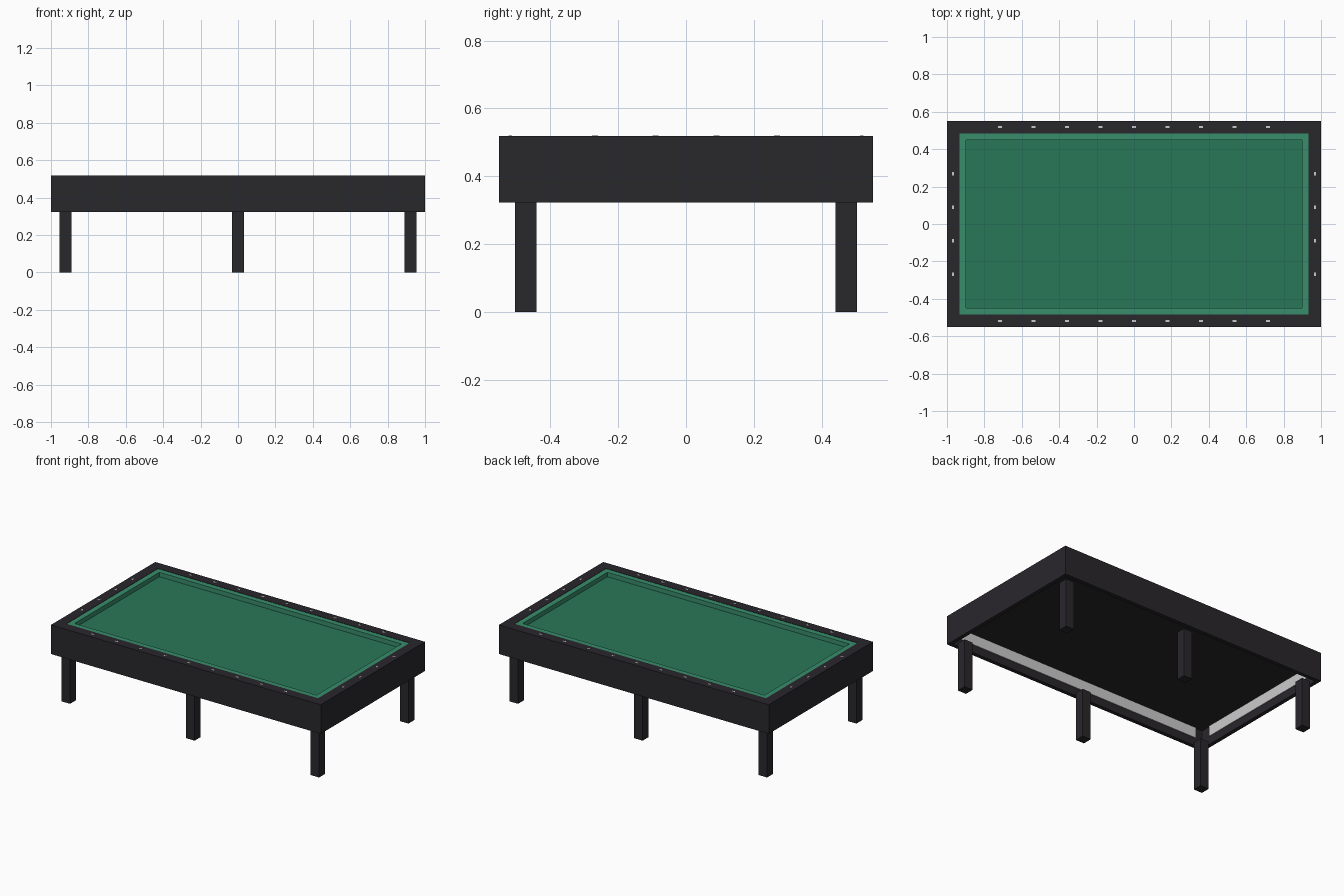
import bpy, bmesh

if "Cube" in bpy.data.objects:
    bpy.data.objects.remove(bpy.data.objects["Cube"])


def material(name, rgb):
    m = bpy.data.materials.new(name)
    m.diffuse_color = (*rgb, 1)
    m.use_nodes = True
    m.node_tree.nodes["Principled BSDF"].inputs["Base Color"].default_value = m.diffuse_color
    return m


DARK = material("dark_wood", (0.022, 0.020, 0.024))
CLOTH = material("bed_cloth", (0.022, 0.185, 0.097))
CUSHION = material("cushion_cloth", (0.040, 0.270, 0.150))
WHITE = material("marker_white", (1.0, 1.0, 1.0))
GREY = material("liner_grey", (0.6, 0.6, 0.6))


def finish(bm, name, mat):
    bmesh.ops.recalc_face_normals(bm, faces=bm.faces)
    mesh = bpy.data.meshes.new(name)
    bm.to_mesh(mesh)
    bm.free()
    mesh.materials.append(mat)
    ob = bpy.data.objects.new(name, mesh)
    bpy.context.collection.objects.link(ob)
    return ob


def box(name, centre, size, mat):
    bm = bmesh.new()
    bmesh.ops.create_cube(bm, size=1)
    for v in bm.verts:
        v.co = [c + p * s for c, p, s in zip(centre, v.co, size)]
    return finish(bm, name, mat)


def frame(name, profile, mat):
    """Rectangular ring swept from a closed profile of (inset, z) points."""
    bm = bmesh.new()
    loops = []
    for inset, z in profile:
        loops.append([bm.verts.new((sx * (1.0 - inset), sy * (0.552 - inset), z))
                      for sx, sy in ((-1, -1), (1, -1), (1, 1), (-1, 1))])
    for k in range(len(loops)):
        a, b = loops[k], loops[(k + 1) % len(loops)]
        for i in range(4):
            j = (i + 1) % 4
            bm.faces.new((a[i], a[j], b[j], b[i]))
    return finish(bm, name, mat)


# Outer rails: wide cap on top, thin skirt below; cushions inside
frame("rail_frame", [(0, 0.323), (0, 0.518), (0.067, 0.518), (0.067, 0.445),
                     (0.026, 0.445), (0.026, 0.323)], DARK)
frame("cushions", [(0.067, 0.48), (0.067, 0.516), (0.103, 0.516), (0.103, 0.48)], CUSHION)

# Playing bed: cloth on a dark slab
box("bed_cloth", (0, 0, 0.478), (1.866, 0.97, 0.016), CLOTH)
box("bed_slab", (0, 0, 0.4575), (1.866, 0.97, 0.025), DARK)

# Pale boards inside the skirt, stopping short of the corners
for s in (-1, 1):
    box("long_liner_board", (0, s * 0.524, 0.41), (1.84, 0.008, 0.07), GREY)
    box("short_liner_board", (s * 0.972, 0, 0.41), (0.008, 0.91, 0.07), GREY)

# Six square legs
for side, sy in (("front", -1), ("back", 1)):
    for place, x in (("left", -0.923), ("middle", 0), ("right", 0.923)):
        box(f"{side}_{place}_leg", (x, sy * 0.473, 0.163), (0.063, 0.063, 0.326), DARK)

# Sight markers set into the rail tops
for s in (-1, 1):
    for i in range(9):
        box("long_rail_marker", ((i - 4) * 0.179, s * 0.519, 0.517), (0.02, 0.01, 0.005), WHITE)
    for i in range(4):
        box("short_rail_marker", (s * 0.968, (i - 1.5) * 0.179, 0.517), (0.01, 0.018, 0.005), WHITE)
